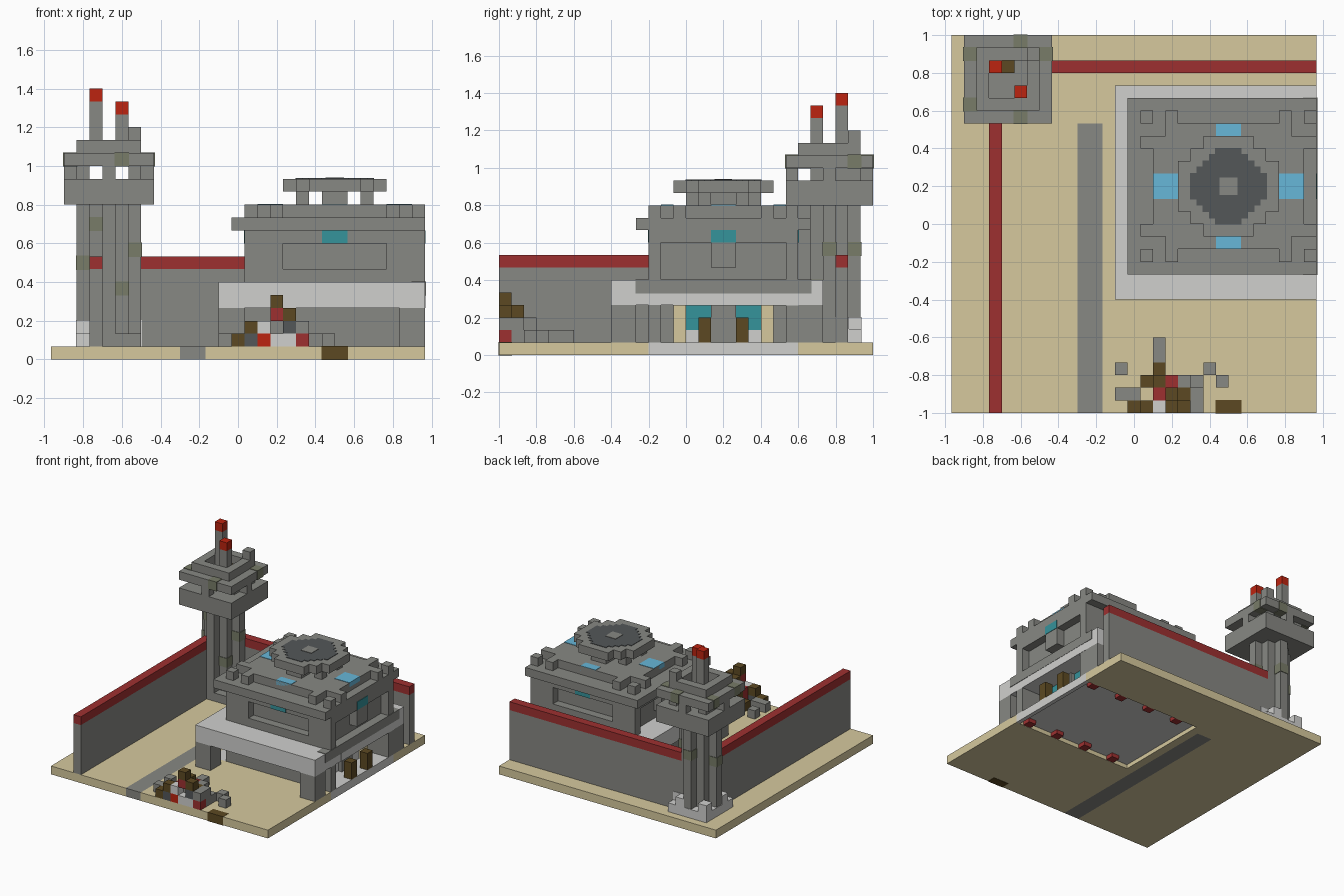
import bpy
from mathutils import Vector

default_cube = bpy.data.objects.get("Cube")
if default_cube:
    bpy.data.objects.remove(default_cube, do_unlink=True)

UNIT = 1 / 15                      # edge length of one building block
ORIGIN = Vector((-14.5, -15, 0))   # block grid corner
SKIN = 0.06                        # how far painted patches stand proud


def material(name, hex_colour):
    channels = [int(hex_colour[n:n + 2], 16) / 255 for n in (0, 2, 4)]
    linear = [c / 12.92 if c < 0.04 else ((c + 0.055) / 1.055) ** 2.4 for c in channels]
    mat = bpy.data.materials.new(name)
    mat.use_nodes = True
    mat.diffuse_color = (*linear, 1)
    mat.node_tree.nodes["Principled BSDF"].inputs["Base Color"].default_value = (*linear, 1)
    return mat


sand = material("sand", "D6C99E")
grey = material("stone_grey", "878883")
white = material("pale_stone", "D0D0CE")
red = material("dark_red", "9E3030")
lamp = material("signal_red", "BC2410")
brown = material("brown", "5C4922")
dark = material("dark_grey", "535759")
blue = material("sky_blue", "67B7D8")
teal = material("teal", "35939B")
moss = material("moss_grey", "787C68")


def block(name, mat, x, y, z, grow=0):
    """Box between block grid coordinates, optionally swollen by a skin."""
    corners = [((ORIGIN + Vector((x[a], y[b], z[c]))
                 + grow * Vector((a * 2 - 1, b * 2 - 1, c * 2 - 1))) * UNIT)
               for a in (0, 1) for b in (0, 1) for c in (0, 1)]
    faces = [(0, 1, 3, 2), (4, 6, 7, 5), (0, 4, 5, 1), (2, 3, 7, 6), (0, 2, 6, 4), (1, 5, 7, 3)]
    mesh = bpy.data.meshes.new(name)
    mesh.from_pydata(corners, [], faces)
    mesh.materials.append(mat)
    obj = bpy.data.objects.new(name, mesh)
    bpy.context.collection.objects.link(obj)
    return obj


def cell(name, mat, x, y, z, height=1, grow=0):
    """One block wide post."""
    return block(name, mat, (x, x + 1), (y, y + 1), (z, z + height), grow)


def centred(name, mat, half_x, half_y, z):
    """Box centred on the hall."""
    return block(name, mat, (22 - half_x, 22 + half_x), (18 - half_y, 18 + half_y), z)


def span(middle, sign, near, far):
    """Range at a distance from the hall centre, on either side."""
    return sorted((middle + sign * near, middle + sign * far))


def ring(name, mat, x, y, z, width):
    """Square frame of four beams."""
    for side, ends in (("front", (y[0], y[0] + width)), ("back", (y[1] - width, y[1]))):
        block(name + "_" + side, mat, x, ends, z)
    inner = (y[0] + width, y[1] - width)
    for side, ends in (("right", (x[0], x[0] + width)), ("left", (x[1] - width, x[1]))):
        block(name + "_" + side, mat, ends, inner, z)


# Ground plate, with a road and an open bay under the hall
ground = (0, 1)
block("ground_right", sand, x=(0, 10), y=(0, 30), z=ground)
block("road", grey, x=(10, 12), y=(0, 23), z=ground)
block("ground_behind_road", sand, x=(10, 12), y=(23, 30), z=ground)
block("ground_beside_road", sand, x=(12, 13), y=(0, 30), z=ground)
block("ground_front", sand, x=(13, 29), y=(0, 12), z=ground)
block("ground_back", sand, x=(13, 29), y=(24, 30), z=ground)
block("hall_floor", white, x=(13, 29), y=(12, 24), z=(0.5, 1))
block("hall_threshold", white, x=(28.5, 29), y=(12, 24), z=ground)
block("ground_brown_patch", brown, x=(21, 23), y=(0, 1), z=ground, grow=SKIN / 2)
for peg_x in range(15, 29, 4):
    for peg_y in (12, 23):
        cell("floor_peg", red, peg_x, peg_y, 0.02, height=0.48)

# Perimeter walls with red coping
for part, mat, level in (("wall", grey, (1, 7)), ("wall_coping", red, (7, 8))):
    block("right_" + part, mat, x=(3, 4), y=(0, 25), z=level)
    block("back_" + part, mat, x=(6, 29), y=(27, 28), z=level)

# Watchtower: ribbed shaft and pale footing
block("tower_core", grey, x=(3, 6), y=(25, 28), z=(1, 12))
block("tower_ribs_across", grey, x=(2, 7), y=(26, 27), z=(1, 12))
block("tower_ribs_along", grey, x=(4, 5), y=(24, 29), z=(1, 12))
block("tower_footing_back", white, x=(2, 7), y=(27, 29), z=(1, 2), grow=SKIN)
block("tower_footing_side", white, x=(2, 3), y=(24, 29), z=(1, 2), grow=SKIN)
block("tower_front_step", grey, x=(4, 7), y=(24, 27), z=(1, 2))
for stone_x, stone_y in ((2, 28), (2, 25), (5, 28), (6, 27)):
    cell("footing_stone", white, stone_x, stone_y, 2, grow=SKIN)

# Watchtower head
block("tower_platform", grey, x=(1, 8), y=(23, 30), z=(12, 14))
for wall_x in (2, 6):
    block("lookout_wall", grey, (wall_x, wall_x + 1), (25, 29), (14, 15))
for post_x, post_y in ((4, 23), (4, 29), (1, 26), (7, 26)):
    cell("lookout_post", grey, post_x, post_y, 14)
cell("lookout_crate", brown, 4, 27, 15)
ring("tower_roof", grey, x=(1, 8), y=(23, 30), z=(15, 16), width=2)
block("tower_roof_deck", grey, x=(3, 6), y=(25, 28), z=(15, 15.5))
ring("tower_parapet", grey, x=(2, 7), y=(24, 29), z=(16, 17), width=1)
for mast_x, mast_y, tip in ((3, 27, 20), (5, 25, 19)):
    cell("mast", grey, mast_x, mast_y, 15, height=tip - 15)
    cell("mast_light", lamp, mast_x, mast_y, tip)
cell("short_mast", grey, 6, 28, 17)

# Weathered patches on the tower
for patch in ((3, 25, 10), (5, 25, 5), (4, 28, 8), (2, 26, 7), (6, 26, 8),
              (5, 23, 15), (5, 29, 15), (1, 28, 15), (7, 28, 15), (1, 24, 15)):
    cell("moss_patch", moss, *patch, grow=SKIN)

# Hall: pale terrace slab on legs, lower walls
block("terrace_slab", white, x=(13, 29), y=(9, 26), z=(4, 6))
for leg_x in (13, 27):
    for leg_y in (9, 24):
        block("terrace_leg", grey, (leg_x, leg_x + 2), (leg_y, leg_y + 2), (1, 4))
block("lower_hall", grey, x=(15, 26), y=(12, 24), z=(1, 4))

# Entrance side
block("entrance_lintel", grey, x=(28, 29), y=(11, 25), z=(5, 6), grow=SKIN)
block("entrance_fascia", white, x=(28, 29), y=(14, 24), z=(4, 5), grow=SKIN / 2)
for jamb_y in (12, 23):
    block("entrance_end_wall", grey, (26, 29), (jamb_y, jamb_y + 1), (1, 4))
block("entrance_divider", grey, x=(25, 27), y=(17, 19), z=(1, 4))
for pillar_y, door_y, post_y in ((14, 15, 16), (21, 19, 19)):
    cell("entrance_pillar", sand, 26, pillar_y, 1, height=3)
    block("entrance_door", teal, (26, 26.5), (door_y, door_y + 2), (2, 4))
    block("entrance_step", white, (26, 26.5), (door_y, door_y + 2), (1, 2))
    cell("entrance_post", brown, 28, post_y, 1, height=2)

# Upper hall: recessed walls under an overhanging, stepped roof
centred("hall_core", grey, 6, 5, (6, 9))
centred("hall_overhang", grey, 7, 6, (9, 11))
centred("roof_tier_wide", grey, 6, 4, (11, 12))
centred("roof_tier_deep", grey, 4, 5, (11, 12))
ring("hall_ledge", grey, x=(14, 29), y=(11, 25), z=(10, 11), width=1)
for sx in (-1, 1):
    for sy in (-1, 1):
        block("hall_corner_pier", grey, span(22, sx, 4, 7), span(18, sy, 5, 6), (6, 9))
        cell("hall_corner_post", grey, 21.5 + sx * 6.5, 17.5 + sy * 5.5, 6, height=3)
        cell("corner_turret", grey, 21.5 + sx * 6.5, 17.5 + sy * 5.5, 11)
        block("merlon", grey, span(22, sx, 4, 5), span(18, sy, 4, 6), (11, 12))
        block("side_merlon", grey, span(22, sx, 5, 7), span(18, sy, 3, 4), (11, 12))
for sy in (-1, 1):
    block("end_sill", grey, (18, 26), span(18, sy, 5, 6), (6, 7))
    block("end_window", teal, (21, 23), span(18, sy, 5.9, 6.05), (9, 10))
    block("end_skylight", blue, (21, 23), span(18, sy, 4, 5), (11.5, 12.05))
for sx in (-1, 1):
    block("side_window_bracket", grey, span(22, sx, 6, 7), (17, 19), (7, 9))
    block("side_window", teal, span(22, sx, 6.9, 7.05), (17, 19), (9, 10))
    block("side_skylight", blue, span(22, sx, 4, 6), (17, 19), (11.5, 12.05))

# Roof disc on posts
centred("disc_core", grey, 1, 3, (12, 13))
for sx in (-1, 1):
    for sy in (-1, 1):
        cell("disc_post", grey, 21.5 + sx * 2.5, 17.5 + sy * 1.5, 12)
for reach in (2, 3, 4):
    centred("disc_rim", grey, reach, 6 - reach, (13, 14))
for reach in (1, 1.5, 2, 2.5, 3):
    centred("disc_dark_face", dark, reach + 0.05, 4.05 - reach, (13.9, 14.05))
centred("disc_hub", grey, 0.7, 0.7, (13.9, 14.1))

# Wreckage heap at the front
heap = {
    grey: ((13, 3, 1, 1), (16, 4, 1, 1), (16, 5, 1, 1), (20, 3, 1, 1), (21, 2, 1, 1),
           (13, 1, 1, 1), (14, 1, 1, 1), (18, 2, 1, 2), (19, 2, 1, 1), (18, 1, 1, 1),
           (19, 1, 1, 2), (17, 1, 2, 1), (19, 0, 2, 1)),
    brown: ((14, 0, 1, 1), (15, 0, 2, 1), (15, 2, 1, 1), (16, 2, 1, 2), (16, 3, 1, 1),
            (17, 0, 4, 1), (18, 0, 3, 1), (17, 1, 3, 1), (18, 1, 2, 1)),
    red: ((17, 0, 3, 1), (17, 2, 1, 2), (16, 1, 1, 2), (19, 0, 1, 1)),
    white: ((17, 0, 1, 1), (18, 0, 1, 1), (17, 1, 1, 1), (16, 0, 2, 1)),
    dark: ((15, 0, 1, 1), (18, 0, 2, 1)),
    lamp: ((16, 0, 1, 1),),
}
for mat, pieces in heap.items():
    for px, py, bottom, height in pieces:
        cell("wreckage_" + mat.name, mat, px, py, bottom, height)
